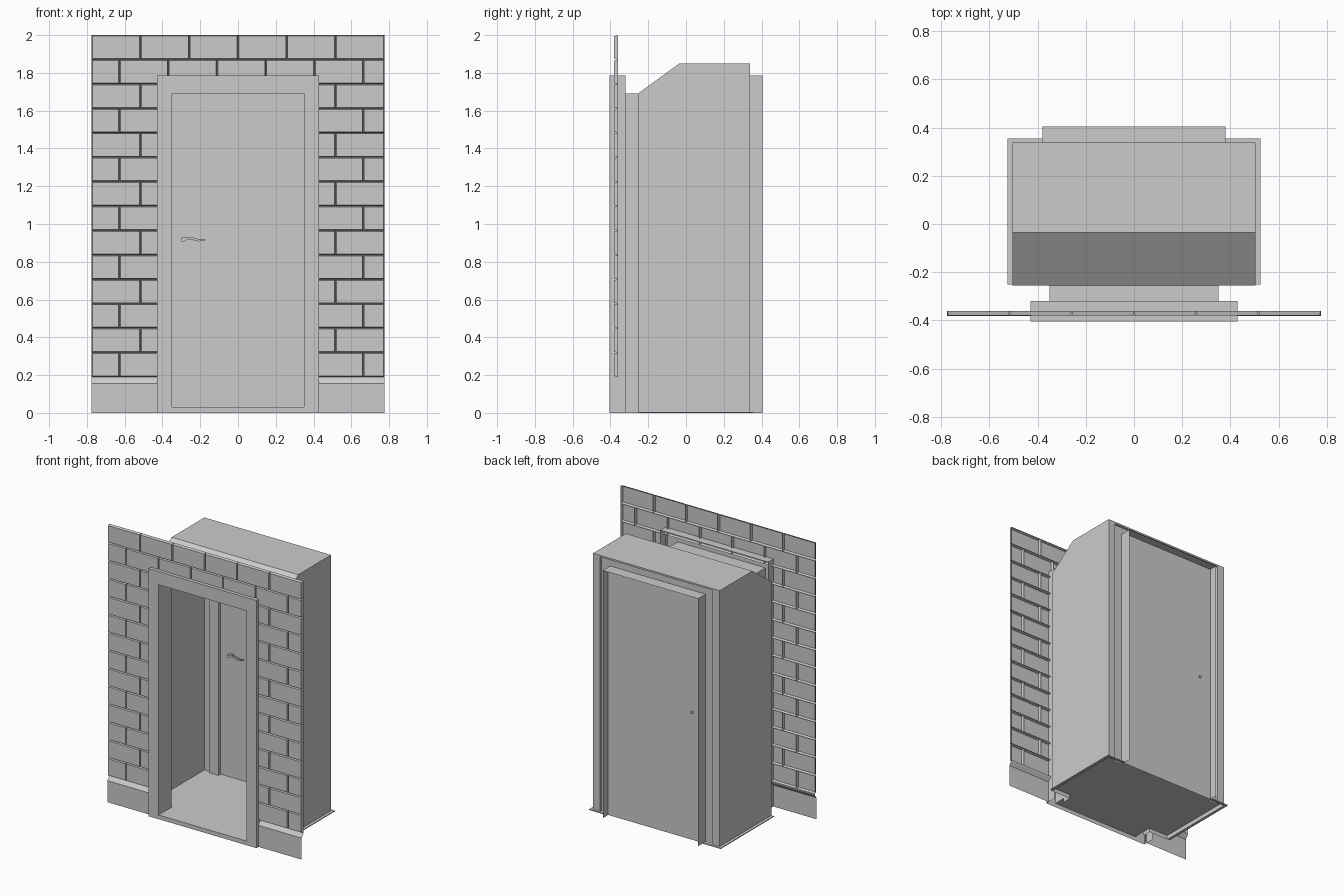
import bpy, bmesh, math

if "Cube" in bpy.data.objects:
    bpy.data.objects.remove(bpy.data.objects["Cube"])

def mesh_object(name, polys, mirror=False, recalc=False):
    """Object from a few polygons given as point lists, optionally mirrored in x."""
    bm = bmesh.new()
    for p in polys:
        bm.faces.new([bm.verts.new(v) for v in p])
        if mirror:
            bm.faces.new([bm.verts.new((-v[0], v[1], v[2])) for v in reversed(p)])
    bmesh.ops.remove_doubles(bm, verts=bm.verts, dist=0.0001)
    if recalc:
        bmesh.ops.recalc_face_normals(bm, faces=bm.faces)
    me = bpy.data.meshes.new(name)
    bm.to_mesh(me)
    bm.free()
    ob = bpy.data.objects.new(name, me)
    bpy.context.collection.objects.link(ob)
    return ob

def upright(a, b, z0, z1):
    """Vertical quad over the plan segment a-b."""
    return [(*a, z0), (*b, z0), (*b, z1), (*a, z1)]

def across(w, p, q):
    """Quad of half width w between the (y, z) points p and q."""
    return [(-w, *p), (w, *p), (w, *q), (-w, *q)]

def block(x0, x1, y0, y1, z0, z1):
    c = [(x0, y0), (x1, y0), (x1, y1), (x0, y1)]
    sides = [upright(c[i], c[(i + 1) % 4], z0, z1) for i in range(4)]
    return sides + [[(*p, z1) for p in c], [(*p, z0) for p in reversed(c)]]

# Sizes
HALF_W, TOP, BASE_TOP = 0.775, 2.0, 0.19
OPEN_W, OPEN_Z, FLOOR_Z = 0.35, 1.69, 0.03
FRAME_W, FRAME_Z = 0.43, 1.785
BOX_W, BOX_Z, BOX_F, BOX_B = 0.505, 1.85, -0.255, 0.338
POST_W, POST_Y, HEAD_Z = 0.45, 0.32, 1.838
DOOR_W, DOOR_Y, HOOD_Y = 0.38, 0.345, 0.405

# Brick facing: one bevelled open shell per brick, cut away behind the door frame
def brick(x0, x1, z0, z1):
    back, front, g = -0.36, -0.38, 0.005
    o = [(x0, back, z0), (x1, back, z0), (x1, back, z1), (x0, back, z1)]
    i = [(x0 + g, front, z0 + g), (x1 - g, front, z0 + g),
         (x1 - g, front, z1 - g), (x0 + g, front, z1 - g)]
    return [i] + [[o[k], o[(k + 1) % 4], i[(k + 1) % 4], i[k]] for k in range(4)]

rows, length = 14, 0.258
height = (TOP - BASE_TOP) / rows
bricks = []
for r in range(rows):
    z1 = TOP - r * height
    z0 = z1 - height
    shift = 0.018 + length / 2 if r % 2 else 0.0
    joints = [k * length + shift for k in range(-4, 5)]
    spans = [(-HALF_W, HALF_W)] if r < 2 else [(-HALF_W, -0.42), (0.42, HALF_W)]
    for lo, hi in spans:
        cuts = [lo] + [j for j in joints if lo + 0.02 < j < hi - 0.02] + [hi]
        for x0, x1 in zip(cuts, cuts[1:]):
            bricks += brick(x0, x1, z0, z1)
mesh_object("brick_facing", bricks)

# Plinth sheets with sloping top
plinth = [(-0.381, 0), (-0.381, 0.155), (-0.362, 0.18), (-0.36, BASE_TOP)]
mesh_object("wall_plinth",
            [[(0.42, *p), (HALF_W, *p), (HALF_W, *q), (0.42, *q)]
             for p, q in zip(plinth, plinth[1:])], mirror=True)

# Front door frame: hollow sheet ring, open at the back and underneath
def loop(w, z0, z1, y):
    return [(w, y, z0), (w, y, z1), (-w, y, z1), (-w, y, z0)]
outer_back, outer_front = loop(FRAME_W, 0, FRAME_Z, -0.32), loop(FRAME_W, 0, FRAME_Z, -0.405)
inner_front, inner_back = (loop(OPEN_W, FLOOR_Z, OPEN_Z, y) for y in (-0.405, BOX_F))
frame = []
for a, b, count in ((outer_back, outer_front, 3), (outer_front, inner_front, 4),
                    (inner_front, inner_back, 3)):
    frame += [[a[k], a[(k + 1) % 4], b[(k + 1) % 4], b[k]] for k in range(count)]
mesh_object("front_door_frame", frame, recalc=True)

# Cabin walls, sheet panels with a sloped upper front corner
side = [(BOX_F, 0), (BOX_B, 0), (BOX_B, BOX_Z), (-0.035, BOX_Z), (BOX_F, OPEN_Z)]
mesh_object("cabin_walls", [
    upright((OPEN_W, -0.32), (OPEN_W, BOX_F), 0, FLOOR_Z),
    upright((OPEN_W, BOX_F), (BOX_W, BOX_F), 0, OPEN_Z),
    [(BOX_W, *p) for p in side],
    upright((BOX_W, BOX_B), (POST_W, BOX_B), 0, BOX_Z)], mirror=True)

# Cabin roof
mesh_object("cabin_roof", [
    across(BOX_W, (BOX_F, OPEN_Z), (-0.035, BOX_Z)),
    across(BOX_W, (-0.035, BOX_Z), (BOX_B, BOX_Z))])

# Recessed rear posts and jambs that project past the door
mesh_object("rear_posts", [
    upright((POST_W, BOX_B), (POST_W, POST_Y), 0, HEAD_Z),
    upright((POST_W, POST_Y), (DOOR_W, POST_Y), 0, HEAD_Z),
    upright((DOOR_W, POST_Y), (DOOR_W, HOOD_Y), 0, FRAME_Z)], mirror=True)

# Rear head: rim, recess soffit, recessed panel and door hood
mesh_object("rear_head", [
    across(POST_W, (BOX_B, HEAD_Z), (BOX_B, BOX_Z)),
    across(POST_W, (POST_Y, HEAD_Z), (BOX_B, HEAD_Z)),
    across(DOOR_W, (POST_Y, FRAME_Z), (POST_Y, HEAD_Z)),
    across(DOOR_W, (POST_Y, FRAME_Z), (HOOD_Y, FRAME_Z))])

# Rear door sheet
mesh_object("rear_door", [across(DOOR_W, (DOOR_Y, 0), (DOOR_Y, FRAME_Z))])

# Floor follows the plan outline
half = [(OPEN_W, -0.405), (OPEN_W, BOX_F), (BOX_W, BOX_F), (BOX_W, BOX_B),
        (POST_W, BOX_B), (POST_W, POST_Y), (DOOR_W, POST_Y), (DOOR_W, DOOR_Y)]
outline = half + [(-x, y) for x, y in reversed(half)]
mesh_object("cabin_floor", [[(x, y, FLOOR_Z) for x, y in outline]])

# Ground flanges along the cabin sides and rear corners
mesh_object("side_flange", block(BOX_W, 0.525, -0.25, 0.355, 0, 0.006), mirror=True)
mesh_object("rear_flange", block(DOOR_W, BOX_W, BOX_B, 0.355, 0, 0.006), mirror=True)

# Door lever inside, wavy outline extruded
lever = [(-0.30, 0.908), (-0.285, 0.908), (-0.265, 0.920), (-0.235, 0.914), (-0.205, 0.908),
         (-0.175, 0.914), (-0.175, 0.922), (-0.205, 0.918), (-0.24, 0.929), (-0.275, 0.932),
         (-0.30, 0.928)]
y0, y1 = 0.305, 0.317
faces = [[(x, y0, z) for x, z in lever], [(x, y1, z) for x, z in reversed(lever)]]
faces += [[(a[0], y0, a[1]), (a[0], y1, a[1]), (b[0], y1, b[1]), (b[0], y0, b[1])]
          for a, b in zip(lever, lever[1:] + lever[:1])]
mesh_object("door_lever", faces, recalc=True)

# Spindle passing through the door
bpy.ops.mesh.primitive_cylinder_add(vertices=16, radius=0.010, depth=0.045,
                                    location=(-0.289, 0.3305, 0.919),
                                    rotation=(math.pi / 2, 0, 0))
bpy.context.object.name = "lever_spindle"
bpy.ops.object.shade_smooth_by_angle()
